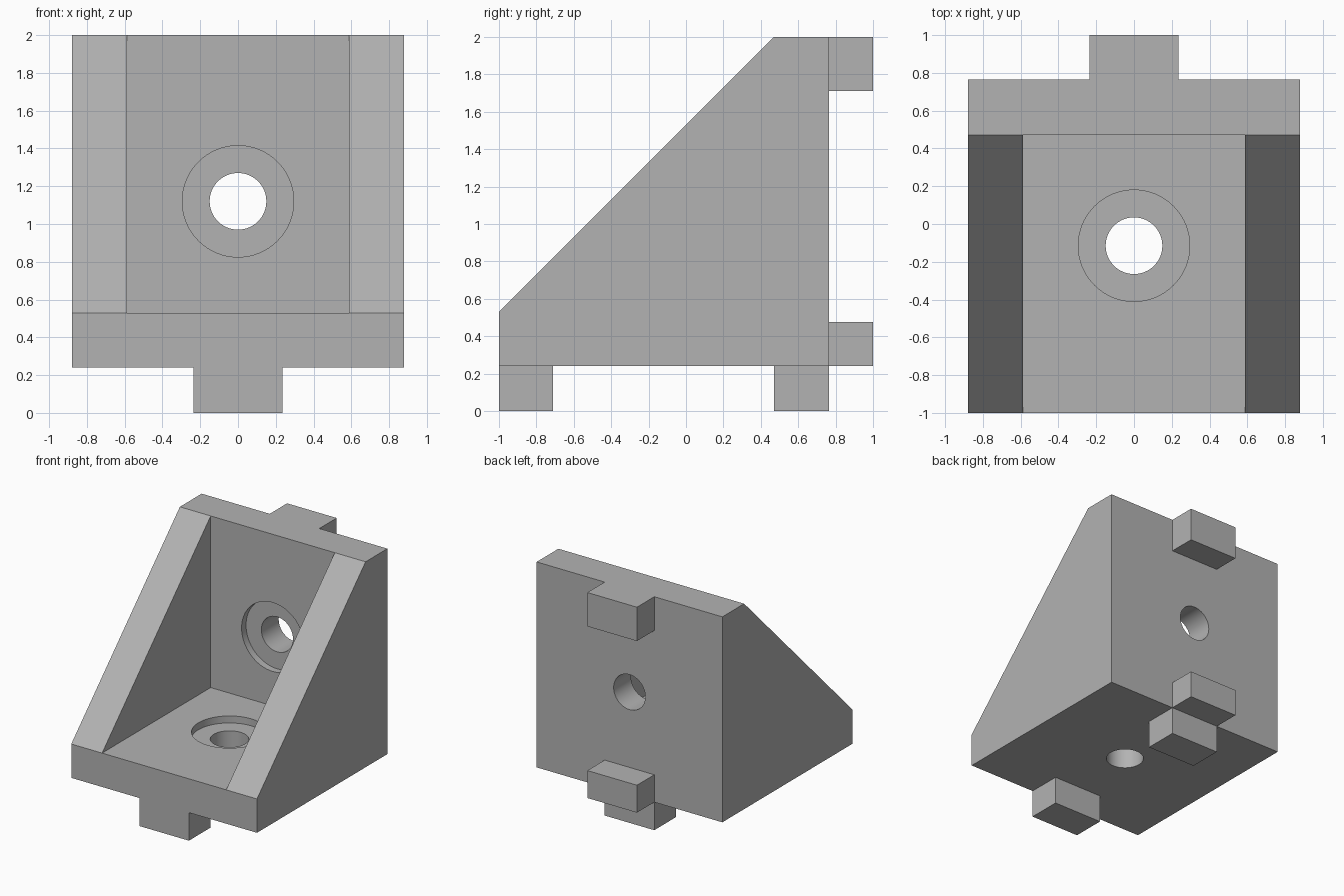
import bpy
import bmesh
from math import pi, radians
from mathutils import Matrix, Vector

if "Cube" in bpy.data.objects:
    bpy.data.objects.remove(bpy.data.objects["Cube"], do_unlink=True)

HALF_W, HALF_IN, HALF_TAB = 0.88, 0.588, 0.235
BOTTOM, BACK = 0.24, 0.765      # outer mounting faces
FLOOR, WALL = 0.53, 0.47        # inner faces of the two plates
HOLE_Y, HOLE_Z = -0.115, 1.12

grey = bpy.data.materials.new("grey plastic")
grey.use_nodes = True
colour = (0.45, 0.45, 0.45, 1)
grey.diffuse_color = colour
grey.node_tree.nodes["Principled BSDF"].inputs["Base Color"].default_value = colour


def finish(name, bm):
    bmesh.ops.recalc_face_normals(bm, faces=bm.faces[:])
    mesh = bpy.data.meshes.new(name)
    bm.to_mesh(mesh)
    bm.free()
    mesh.materials.append(grey)
    obj = bpy.data.objects.new(name, mesh)
    bpy.context.collection.objects.link(obj)
    return obj


def prism(name, profile, half_width):
    """Extrude a (y, z) profile across x, centred."""
    bm = bmesh.new()
    face = bm.faces.new([bm.verts.new((-half_width, y, z)) for y, z in profile])
    side = bmesh.ops.extrude_face_region(bm, geom=[face])["geom"]
    verts = [v for v in side if isinstance(v, bmesh.types.BMVert)]
    bmesh.ops.translate(bm, verts=verts, vec=(2 * half_width, 0, 0))
    return finish(name, bm)


def block(name, y0, y1, z0, z1):
    return prism(name, [(y0, z0), (y1, z0), (y1, z1), (y0, z1)], HALF_TAB)


def cylinder(name, start, end, radius):
    start, end = Vector(start), Vector(end)
    axis = end - start
    turn = axis.to_track_quat("Z", "Y").to_matrix().to_4x4()
    bm = bmesh.new()
    bmesh.ops.create_cone(bm, cap_ends=True, segments=64, radius1=radius,
                          radius2=radius, depth=axis.length,
                          matrix=Matrix.Translation((start + end) / 2) @ turn)
    return finish(name, bm)


def combine(target, tool, operation):
    mod = target.modifiers.new(tool.name, "BOOLEAN")
    mod.operation, mod.solver, mod.object = operation, "EXACT", tool
    bpy.context.view_layer.objects.active = target
    bpy.ops.object.modifier_apply(modifier=mod.name)
    bpy.data.objects.remove(tool, do_unlink=True)


# Wedge-sided body
bracket = prism("corner_bracket", [(-1, BOTTOM), (BACK, BOTTOM), (BACK, 2),
                                   (WALL, 2), (-1, FLOOR)], HALF_W)

# Open pocket between the side gussets
combine(bracket, prism("pocket", [(-1.5, FLOOR), (WALL, FLOOR), (WALL, 2.5),
                                  (-1.5, 2.5)], HALF_IN), "DIFFERENCE")

# Locating tabs under the base and behind the back plate
for name, *size in [("front_base_tab", -1, -0.71, 0, BOTTOM),
                    ("rear_base_tab", WALL, BACK, 0, BOTTOM),
                    ("lower_back_tab", BACK, 1, BOTTOM, 0.475),
                    ("upper_back_tab", BACK, 1, 1.71, 2)]:
    combine(bracket, block(name, *size), "UNION")

# Screw holes with shallow counterbores, one in each plate
for radius, depth in [(0.295, 0.06), (0.15, 0.4)]:
    combine(bracket, cylinder("base_hole", (0, HOLE_Y, FLOOR + 0.1),
                              (0, HOLE_Y, FLOOR - depth), radius), "DIFFERENCE")
    combine(bracket, cylinder("back_hole", (0, WALL - 0.1, HOLE_Z),
                              (0, WALL + depth, HOLE_Z), radius), "DIFFERENCE")

# Smooth bores, crisp edges
bpy.ops.object.select_all(action="DESELECT")
bracket.select_set(True)
bpy.context.view_layer.objects.active = bracket
bpy.ops.object.shade_smooth_by_angle(angle=radians(30))
